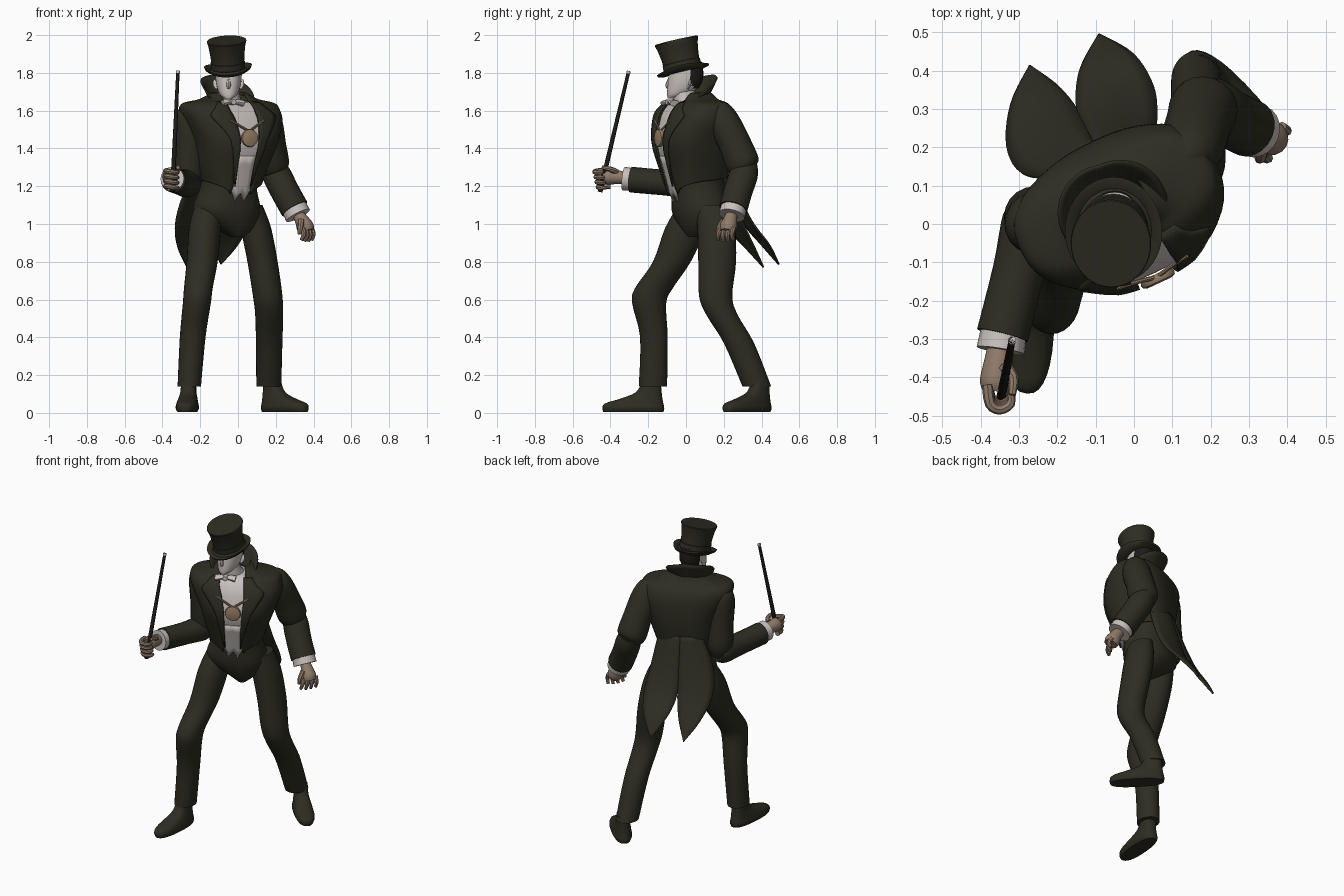
import bpy, bmesh, math
from mathutils import Vector as V3, Matrix

if "Cube" in bpy.data.objects:
    bpy.data.objects.remove(bpy.data.objects["Cube"])

def material(name, *c):
    m = bpy.data.materials.new(name)
    m.diffuse_color = (*c, 1)
    m.use_nodes = True
    m.node_tree.nodes["Principled BSDF"].inputs["Base Color"].default_value = m.diffuse_color
    return m

COAT = material("dark olive cloth", .026, .026, .016)
WHITE = material("off white linen", .58, .53, .51)
SKIN = material("tan glove", .28, .2, .145)
BRONZE = material("bronze", .31, .21, .13)
HAIR = material("near black", .012, .011, .009)

def smooth(rows, n=4):
    """Catmull-Rom interpolation of rows of numbers."""
    out = []
    for i in range(len(rows) - 1):
        p = [rows[max(0, min(len(rows) - 1, i + k))] for k in (-1, 0, 1, 2)]
        for s in range(n):
            t = s / n
            out.append(tuple(.5 * (2*b + (c-a)*t + (2*a-5*b+4*c-d)*t*t + (3*b-a-3*c+d)*t**3)
                             for a, b, c, d in zip(*p)))
    return out + [tuple(rows[-1])]

def grid(name, rows, mat, closed=True, thick=0):
    """Skin rows of points; closed rows are capped, open sheets are thickened."""
    bm = bmesh.new()
    vs = [[bm.verts.new(p) for p in r] for r in rows]
    n = len(rows[0])
    for a, b in zip(vs, vs[1:]):
        for j in range(n if closed else n - 1):
            k = (j + 1) % n
            bm.faces.new((a[j], a[k], b[k], b[j]))
    if closed:
        bm.faces.new(vs[0])
        bm.faces.new(vs[-1])
    else:
        bmesh.ops.remove_doubles(bm, verts=bm.verts, dist=1e-5)
    bmesh.ops.recalc_face_normals(bm, faces=bm.faces)
    me = bpy.data.meshes.new(name)
    bm.to_mesh(me)
    bm.free()
    me.materials.append(mat)
    o = bpy.data.objects.new(name, me)
    bpy.context.collection.objects.link(o)
    if thick:
        m = o.modifiers.new("thickness", "SOLIDIFY")
        m.thickness, m.offset = thick, 0
    return o

def oval(t, a, b, p=2):
    s, c = math.sin(t), math.cos(t)
    return (math.copysign(abs(s) ** (2/p), s) * a, math.copysign(abs(c) ** (2/p), c) * b)

def stack(name, rows, mat, ang=0, p=2, n=28, sub=4):
    """Horizontal rings (x, y, z, rx, ry) turned by ang."""
    rot = Matrix.Rotation(ang, 3, 'Z')
    return grid(name, [[V3((x, y, z)) + rot @ V3((*oval(math.tau*j/n, a, b, p), 0)) for j in range(n)]
                       for x, y, z, a, b in smooth(rows, sub)], mat)

def tube(name, rows, mat, n=16, sub=4, flat=1):
    """Rings (x, y, z, r) square to the path."""
    rows = smooth(rows, sub) if sub > 1 else rows
    pts = [V3(r[:3]) for r in rows]
    tan = [(pts[min(i+1, len(pts)-1)] - pts[max(i-1, 0)]).normalized() for i in range(len(pts))]
    ref = min((V3((1, 0, 0)), V3((0, 1, 0)), V3((0, 0, 1))), key=lambda a: max(abs(t.dot(a)) for t in tan))
    out = []
    for q, t, r in zip(pts, tan, rows):
        s = t.cross(ref).normalized()
        w = t.cross(s)
        out.append([q + s*r[3]*math.cos(math.tau*j/n) + w*r[3]*flat*math.sin(math.tau*j/n) for j in range(n)])
    return grid(name, out, mat)

# ---- torso frame: body is turned toward +x ----
TURN = math.radians(25)
U, F = V3((math.cos(TURN), math.sin(TURN), 0)), V3((math.sin(TURN), -math.cos(TURN), 0))
P = 2.6
TORSO = smooth([(1.12, -.05, .06, .145, .135), (1.2, -.04, .05, .15, .145), (1.3, -.035, .045, .18, .168),
                (1.43, -.022, .038, .22, .192), (1.54, -.03, .045, .262, .178), (1.6, -.045, .047, .27, .155),
                (1.635, -.05, .05, .25, .125), (1.655, -.05, .05, .16, .095), (1.69, -.05, .05, .085, .075)], 5)

def interp(table, z):
    for a, b in zip(table, table[1:]):
        if z <= b[0]:
            t = max(0, (z - a[0]) / (b[0] - a[0]))
            return [p + (q - p) * t for p, q in zip(a, b)]
    return list(table[-1])

def opening(z):
    return interp([(1.12, .07), (1.2, .05), (1.3, .053), (1.45, .06), (1.62, .08), (1.71, .06)], z)[1]

def front(z, u, off=0):
    _, x, y, a, b = interp(TORSO, z)
    return V3((x, y, z)) + U*u + F*(b * max(0, 1 - abs(u/a)**P) ** (1/P) + off)

# coat shell, open down the front, hem cut higher at the sides and back
rows = []
for z0, *_ in TORSO:
    r = []
    for j in range(45):
        hem = 1.16 + .09 * math.sin(math.pi * j / 44) ** .6
        z = hem + (z0 - 1.12) * (1.43 - hem) / .31 if z0 < 1.43 else z0
        _, x, y, a, b = interp(TORSO, z)
        t0 = math.asin(min(.95, opening(z) / a) ** (P/2))
        u, v = oval(t0 + (math.tau - 2*t0) * j / 44, a, b, P)
        r.append(V3((x, y, z)) + U*u + F*v)
    rows.append(r)
grid("tailcoat_body", rows, COAT, False, .012)

# shirt inside the coat, with a two-pointed waistcoat hem
grid("shirt_front", [[V3((x, y, z)) + U*u*.95 + F*v*.95 for u, v in
     (oval(math.tau*j/40, a, b, P) for j in range(40))] for z, x, y, a, b in TORSO if 1.3 < z < 1.65], WHITE)
hem = [(-.055, 1.18), (-.028, 1.12), (0, 1.165), (.028, 1.12), (.055, 1.18)]
grid("waistcoat_points", [[front(1.36 + (z - 1.36)*k/5, u, -.005) for u, z in hem] for k in range(6)], WHITE, False, .006)

# lapels lie over the coat edges
for s in (-1, 1):
    lap = []
    for z, w in smooth([(1.2, .004), (1.32, .025), (1.45, .055), (1.53, .1), (1.575, .12), (1.61, .08), (1.645, .05)], 2):
        i = opening(z) - .006
        lap.append([front(z, s*(i + w*k/4), .012) for k in range(5)])
    grid("lapel", lap, COAT, False, .008)

# standing collar: flares outward, highest at the back right
rows = []
for k in range(6):
    h, r = k/5, []
    for j in range(33):
        t = (j/16 - 1)
        q = math.radians(112) * t + TURN*.7
        rad = .08 + h * (.055 + .012*math.sin(math.pi*abs(t)))
        top = 1.79 + (.07*t if t < 0 else .0) - .03*t*t - .08*abs(t)**3
        low = 1.645 - .03*abs(t)
        r.append(V3((-.05 - rad*math.sin(q), .022 + rad*math.cos(q), low + h*max(.02, top - low))))
    rows.append(r)
grid("standing_collar", rows, COAT, False, .008)

# neck, bow tie, chain and medallion
tube("shirt_collar", [(-.045, .025, 1.6, .075), (-.05, .0, 1.65, .066), (-.05, -.01, 1.7, .056)], WHITE)
for s in (-1, 1):
    c = V3((-.03, -.085, 1.645))
    tube("bow_wing", [(*c, .012), (*(c + U*s*.03), .024), (*(c + U*s*.06 - V3((0, 0, .006))), .028)], WHITE, 12, 3, .6)
tube("bow_knot", [(*(c - F*.015), .016), (*(c + F*.02), .014)], WHITE, 10, 1)
for s in (-1, 1):
    tube("chain", [(*front(1.55, s*.1, .018), .006), (*front(1.52, s*.05, .01), .006),
                   (*front(1.495, s*.008, .01), .006)], BRONZE, 8)
m = front(1.455, 0)
tube("medallion", [(*(m - F*.005), .044), (*(m + F*.008), .048), (*(m + F*.016), .045), (*(m + F*.02), .034)], BRONZE, 28, 1)

# ---- coat tails ----
def tail(rows):
    out = []
    for z, xi, yi, xo, yo in smooth(rows, 5):
        r = []
        for k in range(7):
            t = k/6
            r.append(V3((xi + (xo-xi)*t, yi + (yo-yi)*t, z))
                     - F*.1*math.sin(math.pi*t)*math.hypot(xo-xi, yo-yi))
        out.append(r)
    grid("coat_tail", out, COAT, False, .01)
tail([(1.34, -.105, .21, -.2, .12), (1.15, -.13, .26, -.29, .13), (1.0, -.152, .305, -.33, .2),
      (.88, -.2, .36, -.32, .31), (.77, -.27, .41, -.271, .411)])
tail([(1.34, -.105, .21, .05, .2), (1.15, -.13, .26, .06, .27), (1.0, -.15, .31, .052, .355),
      (.89, -.14, .4, .0, .44), (.785, -.091, .492, -.09, .492)])

# ---- trousers ----
stack("trouser_seat", [(-.04, .055, 1.3, .15, .14), (-.05, .065, 1.2, .148, .135), (-.06, .075, 1.09, .18, .145),
                       (-.05, .085, 1.03, .16, .14), (-.02, .08, .97, .09, .1), (-.005, .06, .93, .03, .05)],
      COAT, TURN*.8, 2.2)
stack("front_leg", [(-.16, .05, 1.1, .07, .09), (-.175, 0, .98, .085, .11), (-.19, -.075, .8, .082, .1),
                    (-.21, -.17, .66, .076, .1), (-.218, -.195, .58, .074, .09), (-.24, -.17, .4, .068, .073),
                    (-.258, -.175, .14, .062, .075)], COAT)
stack("rear_leg", [(.07, .14, 1.1, .06, .09), (.095, .16, .98, .08, .1), (.13, .165, .8, .08, .1),
                   (.157, .157, .62, .078, .088), (.165, .19, .52, .074, .083), (.165, .28, .37, .07, .08),
                   (.163, .375, .14, .066, .076)], COAT)

# shoes: heel point and forward angle
def shoe(x, y, ang):
    rot = Matrix.Rotation(ang, 3, 'Z')
    rows = []
    for z, c, a, b in [(.005, .162, .05, .16), (.025, .162, .06, .164), (.05, .158, .056, .155),
                       (.075, .12, .05, .112), (.11, .08, .042, .068), (.17, .065, .04, .048)]:
        q = rot @ V3((0, -c, 0))
        rows.append((x + q.x, y + q.y, z, a, b))
    stack("shoe", rows, COAT, ang, 2.5, 28, 3)
shoe(-.257, -.117, math.radians(-4))
shoe(.135, .44, math.radians(44))

# ---- sleeves and cuffs ----
tube("left_upper_sleeve", [(.12, .15, 1.625, .03), (.14, .18, 1.59, .068), (.152, .205, 1.53, .085),
                           (.168, .26, 1.42, .086), (.183, .305, 1.31, .088), (.19, .33, 1.27, .05)], COAT, 20)
tube("left_forearm_sleeve", [(.18, .32, 1.32, .06), (.205, .305, 1.26, .076), (.25, .275, 1.17, .076),
                             (.3, .25, 1.08, .076)], COAT, 20)
tube("left_cuff", [(.295, .253, 1.09, .068), (.318, .242, 1.045, .07)], WHITE, 20, 1)
tube("right_upper_sleeve", [(-.25, .0, 1.625, .03), (-.255, 0, 1.59, .068), (-.258, .0, 1.53, .08),
                            (-.255, .01, 1.4, .08), (-.26, .02, 1.26, .078), (-.262, .02, 1.19, .05)], COAT, 20)
tube("right_forearm_sleeve", [(-.262, .06, 1.215, .05), (-.268, .01, 1.215, .075), (-.3, -.12, 1.22, .068),
                              (-.343, -.29, 1.235, .068)], COAT, 20)
tube("right_cuff", [(-.34, -.28, 1.235, .06), (-.348, -.33, 1.24, .063)], WHITE, 20, 1)

# ---- hands ----
S = V3((.55, .8, 0)).normalized()
tube("left_palm", [(.31, .245, 1.06, .03), (.335, .235, 1.025, .036), (.355, .225, .985, .046), (.365, .22, .96, .04)],
     SKIN, 14, 3)
for k in range(4):
    b = V3((.362, .22, .98)) + S*(k - 1.5)*.026
    tip = b + V3((.0, -.01, -.075 + .006*abs(k - 1.5))) + S*(k - 1.5)*.006
    tube("left_finger", [(*b, .015), (*((b + tip)/2 + V3((.012, -.008, 0))), .013), (*tip, .009)], SKIN, 8, 3)
tube("left_thumb", [(.335, .2, 1.02, .018), (.33, .175, .98, .016), (.325, .168, .945, .01)], SKIN, 8, 3)
tube("right_palm", [(-.35, -.32, 1.243, .032), (-.354, -.36, 1.248, .037), (-.36, -.41, 1.25, .042),
                    (-.364, -.435, 1.25, .034)], SKIN, 14, 3)
for k in range(4):
    z = 1.2 + .027*k
    d = .006*(1.5 - k)
    tube("right_finger", [(-.382, -.41 + d, z, .015), (-.375, -.46 + d, z, .014), (-.35, -.475 + d, z - .005, .013),
                          (-.322, -.46 + d, z - .008, .012), (-.322, -.43 + d, z - .008, .009)], SKIN, 8, 3)
tube("right_thumb", [(-.34, -.37, 1.275, .018), (-.315, -.4, 1.29, .014), (-.318, -.445, 1.3, .01)], SKIN, 8, 3)

# cane
A, B = V3((-.347, -.455, 1.17)), V3((-.318, -.303, 1.81))
tube("cane_shaft", [(*A, .013), (*B, .009)], HAIR, 12, 1)
tube("cane_tip", [(*B.lerp(A, .02), .0105), (*B, .0105)], WHITE, 12, 1)

# ---- head: pale face, dark hair at the back and sides ----
head = stack("head", [(-.05, -.075, 1.665, .02, .022), (-.05, -.045, 1.685, .045, .055), (-.05, -.012, 1.73, .063, .086),
                      (-.05, 0, 1.79, .07, .092), (-.05, 0, 1.86, .064, .083)], WHITE, 0, 2.2)
head.data.materials.append(HAIR)
for f in head.data.polygons:
    if f.center.y > .025 and f.center.z > 1.7 + (.06 - f.center.y):
        f.material_index = 1
tube("nose", [(-.05, -.086, 1.77, .008), (-.05, -.098, 1.735, .012), (-.05, -.09, 1.717, .008)], WHITE, 8, 3)
for s in (-1, 1):
    tube("ear", [(-.05 + s*.062, .012, 1.715, .006), (-.05 + s*.07, .02, 1.74, .013),
                 (-.05 + s*.07, .025, 1.765, .009)], WHITE, 10, 3, .6)

# top hat: revolved profile, oval, tipped forward, brim curled up at the sides
prof = [(.001, -.01), (.07, -.008), (.1, -.012), (.122, -.006), (.127, .004), (.12, .006), (.098, .0),
        (.088, .012), (.087, .04), (.09, .08), (.097, .13), (.105, .158), (.103, .163), (.001, .163)]
tilt = Matrix.Translation((-.052, -.015, 1.813)) @ Matrix.Rotation(math.radians(13), 4, 'X') @ Matrix.Rotation(math.radians(-3), 4, 'Y')
grid("top_hat", [[tilt @ V3((r*math.sin(t), r*1.12*math.cos(t),
      z + (.02*math.sin(t)**2 * max(0, (r - .085)/.04) if z < .01 else 0)))
      for t in (math.tau*j/40 for j in range(40))] for r, z in prof], COAT)
band = [(.0885, .012), (.0905, .014), (.0905, .045), (.088, .047)]
grid("hat_band", [[tilt @ V3((r*math.sin(t), r*1.12*math.cos(t), z)) for t in (math.tau*j/40 for j in range(40))]
                  for r, z in band], COAT)

# smooth shading with crisp edges
for o in bpy.data.objects:
    o.select_set(True)
bpy.context.view_layer.objects.active = head
bpy.ops.object.shade_smooth_by_angle(angle=math.radians(38))
